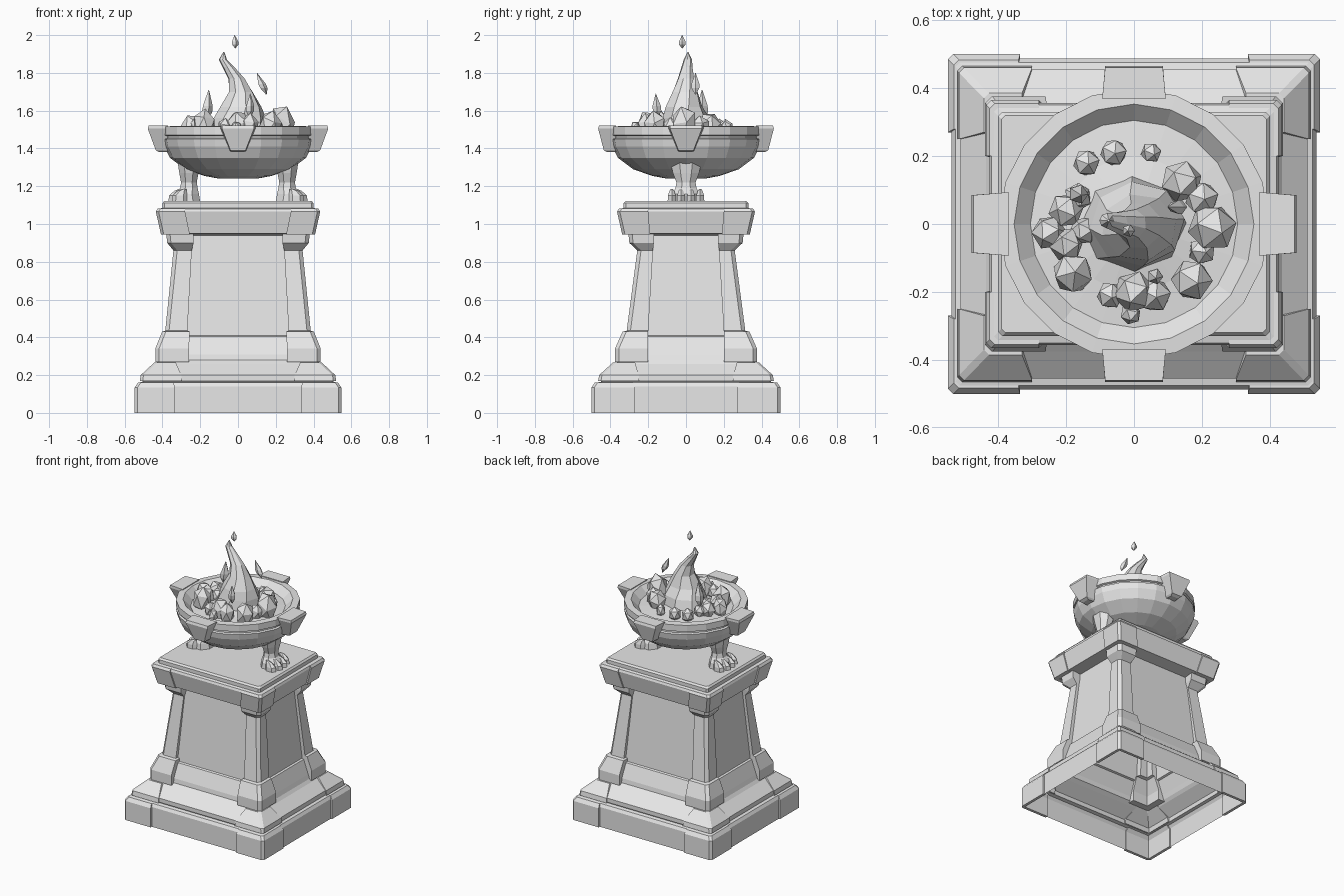
import bpy, bmesh, random
from math import sin, cos, pi
from mathutils import Vector, Matrix

old = bpy.data.objects.get("Cube")
if old:
    bpy.data.objects.remove(old, do_unlink=True)

stone = bpy.data.materials.new("grey_stone")
stone.use_nodes = True
stone.diffuse_color = (0.8, 0.8, 0.8, 1)
stone.node_tree.nodes["Principled BSDF"].inputs["Base Color"].default_value = (0.8, 0.8, 0.8, 1)


def finish(name, bm, recalc=True):
    if recalc:
        bmesh.ops.recalc_face_normals(bm, faces=bm.faces)
    mesh = bpy.data.meshes.new(name)
    bm.to_mesh(mesh)
    bm.free()
    mesh.materials.append(stone)
    obj = bpy.data.objects.new(name, mesh)
    bpy.context.collection.objects.link(obj)
    return obj


def add_loft(bm, rings, bottom=True, top=True):
    """Skin a stack of closed rings, each with the same number of points."""
    rows = [[bm.verts.new(p) for p in ring] for ring in rings]
    n = len(rows[0])
    for a, b in zip(rows, rows[1:]):
        for i in range(n):
            j = (i + 1) % n
            bm.faces.new((a[i], a[j], b[j], b[i]))
    if bottom:
        bm.faces.new(rows[0][::-1])
    if top:
        bm.faces.new(rows[-1])


def ellipse(z, x, y, rx, ry, n, turn=0.0):
    angles = [2 * pi * i / n + turn for i in range(n)]
    return [(x + rx * cos(a), y + ry * sin(a), z) for a in angles]


def rectangle(z, hx, hy, c=0.012):
    return [(hx, c - hy, z), (hx, hy - c, z), (hx - c, hy, z), (c - hx, hy, z),
            (-hx, hy - c, z), (-hx, c - hy, z), (c - hx, -hy, z), (hx - c, -hy, z)]


def corner_set(name, levels, thick, c=0.015):
    """L-shaped corner piece, repeated at all four corners."""
    bm = bmesh.new()
    for sx in (1, -1):
        for sy in (1, -1):
            rings = []
            for z, ox, oy, ix, iy in levels:
                pts = [(ix, oy - thick), (ix, oy), (ox - c, oy), (ox, oy - c),
                       (ox, iy), (ox - thick, iy), (ox - thick, oy - thick)]
                rings.append([(sx * x, sy * y, z) for x, y in pts])
            add_loft(bm, rings)
    return finish(name, bm)


# Hollow pedestal shell, open underneath
bm = bmesh.new()
pedestal = [(0, .537, .487), (.14, .537, .487), (.16, .525, .475), (.165, .505, .45),
            (.175, .51, .455), (.2, .51, .455), (.26, .435, .375), (.28, .42, .35),
            (.31, .41, .345), (.405, .375, .305), (.41, .362, .292), (.94, .315, .24),
            (.95, .4, .33), (1.065, .426, .356), (1.08, .42, .35), (1.085, .4, .33),
            (1.11, .4, .33), (1.122, .39, .32)]
add_loft(bm, [rectangle(*level) for level in pedestal], bottom=False)
finish("pedestal_body", bm)

# Thicker corners on the mouldings
corner_set("plinth_corners", [(0, .547, .5, .335, .27), (.135, .547, .5, .335, .27),
                              (.16, .53, .483, .34, .28)], .02)
corner_set("step_corners", [(.168, .52, .465, .3, .25), (.2, .515, .46, .3, .25),
                            (.268, .442, .385, .33, .27)], .02)
corner_set("cap_corners", [(.945, .408, .338, .255, .19), (1.065, .435, .365, .28, .2),
                           (1.082, .425, .355, .28, .2)], .03)

# Corner posts with foot blocks and capitals
corner_set("corner_posts", [(.27, .438, .376, .26, .2), (.34, .438, .376, .26, .2),
                            (.43, .402, .336, .255, .2), (.435, .385, .314, .268, .2),
                            (.86, .342, .258, .245, .175), (.9, .375, .3, .235, .17),
                            (.95, .38, .305, .235, .17)], .06, .02)

# Bowl with a double rim
bm = bmesh.new()
bowl = [(1.24, .1), (1.255, .18), (1.29, .28), (1.35, .36), (1.41, .39), (1.45, .398),
        (1.455, .385), (1.465, .385), (1.47, .398), (1.515, .398), (1.518, .353),
        (1.47, .305), (1.48, .2), (1.5, .1)]
add_loft(bm, [ellipse(z, 0, 0, r, r, 20) for z, r in bowl])
finish("bowl", bm)

# Four tapered rim brackets
bm = bmesh.new()
for quarter in range(4):
    spin = Matrix.Rotation(quarter * pi / 2, 3, 'Z')
    reach = .478 if quarter % 2 == 0 else .465
    rings = []
    for z, inner, outer, wide in [(1.38, .37, .415, .03), (1.39, .365, .435, .04),
                                  (1.505, .37, reach, .085), (1.522, .37, reach - .005, .085)]:
        pts = [(inner, -wide * 1.1), (outer, -wide), (outer, wide), (inner, wide * 1.1)]
        rings.append([spin @ Vector((x, y, z)) for x, y in pts])
    add_loft(bm, rings)
finish("rim_brackets", bm)


def add_stone(bm, centre, size):
    spin = Matrix.Rotation(random.uniform(0, pi), 4, Vector((random.random(), .5, 1)))
    matrix = Matrix.Translation(centre) @ Matrix.Diagonal((*size, 1)) @ spin
    bmesh.ops.create_icosphere(bm, subdivisions=1, radius=1, matrix=matrix)


# Two clawed legs with the toes turned outward
random.seed(4)
for name, side in (("left_leg", 1), ("right_leg", -1)):
    bm = bmesh.new()
    leg = [(1.12, .265, .07, .085), (1.16, .27, .068, .08), (1.19, .26, .05, .06),
           (1.22, .26, .045, .055), (1.27, .26, .055, .075), (1.33, .26, .065, .09)]
    add_loft(bm, [ellipse(z, side * x, 0, rx, ry, 8, pi / 8) for z, x, rx, ry in leg])
    for y in (-.075, -.027, .027, .075):
        x = .335 - abs(y) * .35
        for rings in ([(1.12, x, .042), (1.15, x, .04), (1.175, x - .012, .024),
                       (1.185, x - .025, .012)],):
            add_loft(bm, [ellipse(z, side * cx, y, r, r * .6, 6) for z, cx, r in rings])
    finish(name, bm)

# Main flame: tapering, leaning and twisting
bm = bmesh.new()
flame = [(1.47, -.005, 0, .16, .145), (1.56, .01, 0, .14, .125), (1.62, .015, -.01, .112, .1),
         (1.7, .015, -.005, .066, .07), (1.77, -.008, 0, .045, .045),
         (1.83, -.05, .005, .032, .03), (1.87, -.08, .01, .022, .022),
         (1.91, -.075, .01, .003, .003)]
add_loft(bm, [ellipse(*level, 8, i * .12) for i, level in enumerate(flame)])
finish("flame", bm)

# Loose flame tongues and sparks
bm = bmesh.new()
for low, high, r in [((-.015, -.02, 1.93), (-.018, -.02, 2), .021),
                     ((.15, .05, 1.685), (.1, .05, 1.8), .024),
                     ((-.17, .09, 1.54), (-.155, .085, 1.71), .032),
                     ((.06, -.15, 1.56), (.065, -.16, 1.69), .026)]:
    a, b = Vector(low), Vector(high)
    rings = []
    for t, k in ((0, .08), (.3, .9), (.5, .9), (1, .05)):
        p = a.lerp(b, t)
        rings.append(ellipse(p.z, p.x, p.y, r * k, r * k, 5))
    add_loft(bm, rings)
finish("sparks", bm)

# Coals heaped around the flame
bm = bmesh.new()
coals = [(-.14, .18, 4), (-.06, .21, 4), (.05, .21, 3), (.14, .125, 6), (.2, .075, 5),
         (.23, -.01, 7), (.2, -.08, 4), (.17, -.165, 6), (.06, -.21, 5), (0, -.2, 6),
         (-.07, -.21, 4), (-.01, -.265, 3), (-.18, -.145, 6), (-.2, -.06, 5),
         (-.25, -.025, 5), (-.2, .04, 5), (-.165, .08, 4), (-.15, -.02, 4)]
for x, y, size in coals:
    r = size * .0105
    add_stone(bm, (x, y, 1.485 + r * .55), (r, r, r * random.uniform(1.1, 1.5)))
finish("coals", bm)
